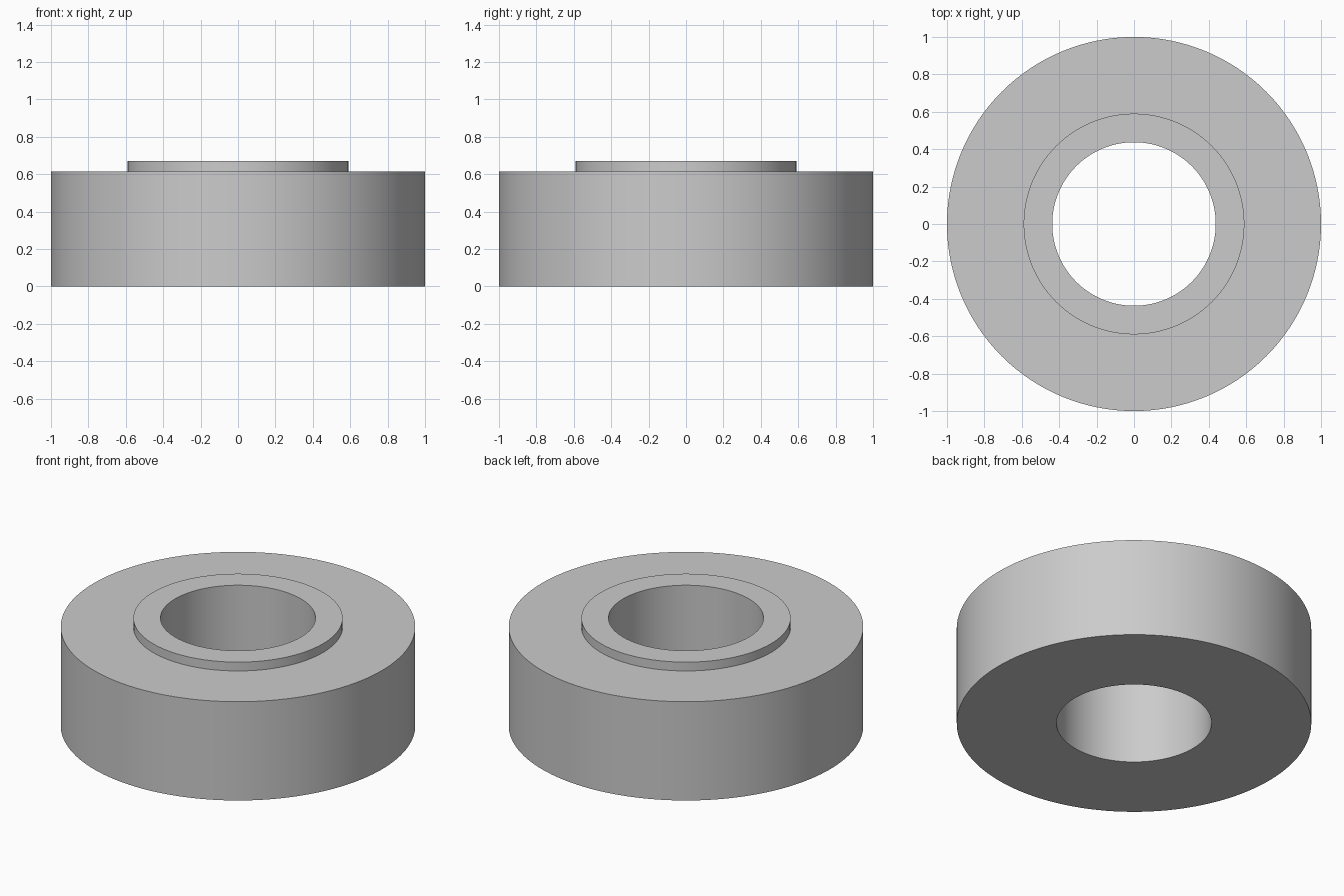
import bpy
import bmesh
from math import cos, sin, tau, radians

SEGMENTS = 128
BORE, COLLAR, OUTER = 0.437, 0.59, 1.0
BODY_TOP, COLLAR_TOP = 0.615, 0.67

cube = bpy.data.objects.get("Cube")
if cube:
    bpy.data.objects.remove(cube, do_unlink=True)

# Plain grey material
grey = bpy.data.materials.new("plain_grey")
grey.use_nodes = True
colour = (0.6, 0.6, 0.6, 1)
grey.diffuse_color = colour
grey.node_tree.nodes["Principled BSDF"].inputs["Base Color"].default_value = colour


def lathe(name, profile):
    """Revolve a closed (radius, height) profile around z."""
    bm = bmesh.new()
    rings = [[bm.verts.new((r * cos(tau * i / SEGMENTS), r * sin(tau * i / SEGMENTS), z))
              for i in range(SEGMENTS)] for r, z in profile]
    for a, b in zip(rings, rings[1:] + rings[:1]):
        for i in range(SEGMENTS):
            j = (i + 1) % SEGMENTS
            bm.faces.new((a[i], a[j], b[j], b[i]))
    bmesh.ops.recalc_face_normals(bm, faces=bm.faces)
    mesh = bpy.data.meshes.new(name)
    bm.to_mesh(mesh)
    bm.free()
    mesh.materials.append(grey)
    obj = bpy.data.objects.new(name, mesh)
    bpy.context.collection.objects.link(obj)
    bpy.ops.object.select_all(action='DESELECT')
    obj.select_set(True)
    bpy.context.view_layer.objects.active = obj
    bpy.ops.object.shade_smooth_by_angle(angle=radians(30))
    return obj


# Thick ring with a raised collar around the through bore
lathe("collared_ring", [
    (BORE, 0), (OUTER, 0), (OUTER, BODY_TOP),
    (COLLAR, BODY_TOP), (COLLAR, COLLAR_TOP), (BORE, COLLAR_TOP),
])
